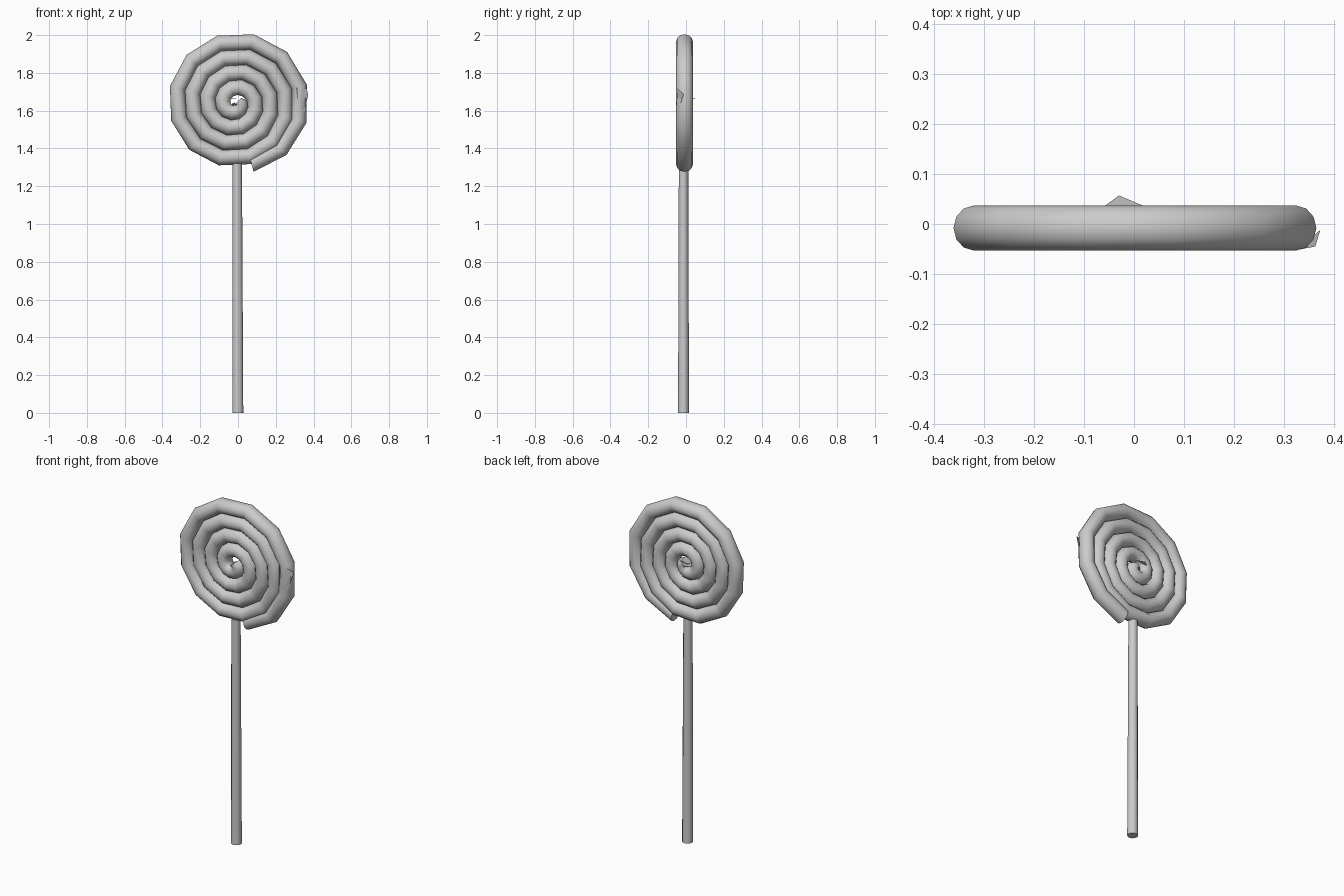
import bpy, bmesh, math

if "Cube" in bpy.data.objects:
    bpy.data.objects.remove(bpy.data.objects["Cube"])

CX, CY, CZ = -0.014, -0.008, 1.637   # spiral centre
SIDES = 12


def make_object(name, bm, smooth=True):
    bmesh.ops.recalc_face_normals(bm, faces=bm.faces[:])
    me = bpy.data.meshes.new(name)
    bm.to_mesh(me)
    bm.free()
    ob = bpy.data.objects.new(name, me)
    bpy.context.collection.objects.link(ob)
    if smooth:
        bpy.ops.object.select_all(action='DESELECT')
        ob.select_set(True)
        bpy.context.view_layer.objects.active = ob
        bpy.ops.object.shade_smooth_by_angle(angle=math.radians(50))
    return ob


def loft(name, rings):
    bm = bmesh.new()
    vs = [[bm.verts.new(p) for p in ring] for ring in rings]
    for a, b in zip(vs, vs[1:]):
        for i in range(len(a)):
            j = (i + 1) % len(a)
            bm.faces.new((a[i], a[j], b[j], b[i]))
    bm.faces.new(vs[0])
    bm.faces.new(vs[-1])
    return make_object(name, bm)


# Candy: tube wound clockwise outward, 12 segments per turn
rings = []
for k in range(-5, 48):
    t = (k + 0.5) / 12
    r = max(0.045 + 0.0825 * t, 0.012)
    if t > 3.5:                       # last half turn settles onto a circle
        r = 0.334 + 0.016 * math.sin((t - 3.5) * 2 * math.pi)
        r -= 0.008 * max(0, t - 3.75) * 4
    w = 0.042 if k > -5 else 0.03
    ang = -math.pi / 2 - 2 * math.pi * t
    ring = []
    for i in range(SIDES):
        a = 2 * math.pi * i / SIDES
        rr = r + w * math.cos(a)
        ring.append((CX + rr * math.cos(ang), CY + 0.045 * math.sin(a),
                     CZ + rr * math.sin(ang)))
    rings.append(ring)
loft("candy_spiral", rings)

# Stick, slightly narrower at the top
stick = []
for z, r, x in ((0, 0.029, -0.001), (1.32, 0.025, -0.004)):
    stick.append([(x + r * math.cos(2 * math.pi * i / SIDES),
                   -0.013 + r * math.sin(2 * math.pi * i / SIDES), z)
                  for i in range(SIDES)])
loft("stick", stick)

# Small flat chip on the candy edge, and pointed tip at the back of the centre
for name, pts in (
    ("edge_chip", ((0.31, -0.052, 1.72), (0.362, -0.045, 1.72), (0.372, -0.012, 1.685),
                   (0.35, -0.045, 1.59), (0.325, -0.052, 1.59))),
    ("centre_tip", ((-0.06, 0.035, 1.66), (0.022, 0.035, 1.665), (-0.03, 0.057, 1.665))),
):
    bm = bmesh.new()
    bm.faces.new([bm.verts.new(p) for p in pts])
    make_object(name, bm, smooth=False)
